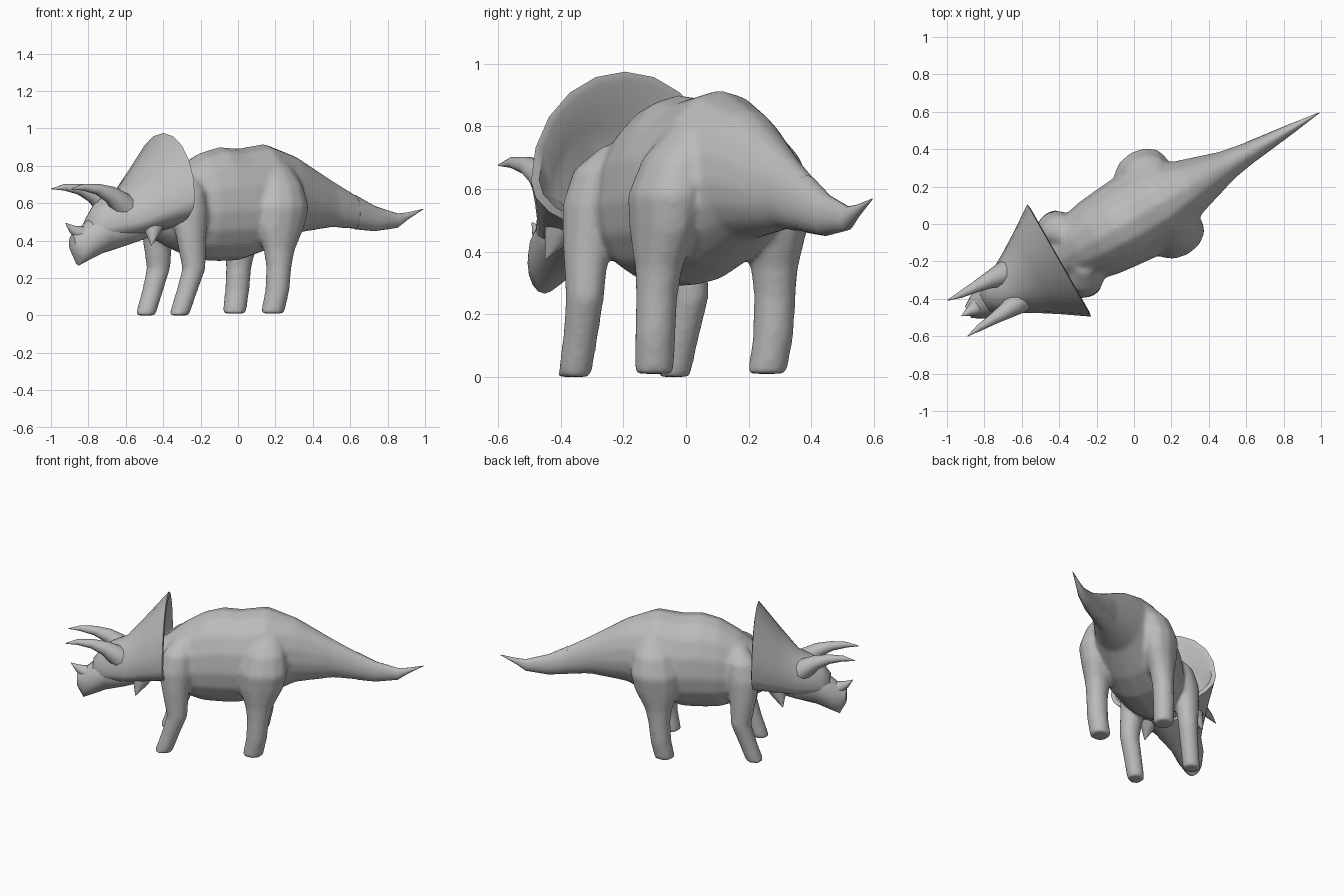
import bpy, bmesh, math
from mathutils import Matrix, Vector

cube = bpy.data.objects.get("Cube")
if cube:
    bpy.data.objects.remove(cube, do_unlink=True)

# One hide colour for the whole animal
hide = bpy.data.materials.new("grey hide")
hide.use_nodes = True
grey = (0.5, 0.5, 0.5, 1)
hide.diffuse_color = grey
hide.node_tree.nodes["Principled BSDF"].inputs["Base Color"].default_value = grey

# Local frame: x runs from nose to tail, y is sideways; the animal stands diagonally
STANCE = Matrix.Translation((0, 0.032, 0)) @ Matrix.Rotation(math.radians(29.6), 4, "Z")


def loft(name, rings):
    """Skin a list of equal-length rings of points and cap both ends."""
    bm = bmesh.new()
    loops = [[bm.verts.new(p) for p in ring] for ring in rings]
    n = len(loops[0])
    for a, b in zip(loops, loops[1:]):
        for i in range(n):
            j = (i + 1) % n
            bm.faces.new((a[i], a[j], b[j], b[i]))
    bm.faces.new(loops[0])
    bm.faces.new(loops[-1])
    bmesh.ops.recalc_face_normals(bm, faces=bm.faces)
    mesh = bpy.data.meshes.new(name)
    bm.to_mesh(mesh)
    bm.free()
    mesh.transform(STANCE)
    mesh.materials.append(hide)
    obj = bpy.data.objects.new(name, mesh)
    bpy.context.collection.objects.link(obj)
    bpy.ops.object.select_all(action="DESELECT")
    obj.select_set(True)
    bpy.context.view_layer.objects.active = obj
    bpy.ops.object.shade_smooth_by_angle(angle=math.radians(50))
    return obj


def angles(n):
    return [math.tau * i / n for i in range(n)]


def slice_ring(x, half, top, bottom, waist=0.45, n=16):
    """Upright cross-section, widest at the waist fraction of its height."""
    mid = bottom + waist * (top - bottom)
    ring = []
    for a in angles(n):
        rise = top - mid if math.sin(a) > 0 else mid - bottom
        ring.append((x, half * math.cos(a), mid + rise * math.sin(a)))
    return ring


def leg(name, side, rows):
    """Level rings given as x, y, z, radius along, radius across."""
    return loft(name, [[(x + rx * math.cos(a), side * (y + ry * math.sin(a)), z)
                        for a in angles(12)] for x, y, z, rx, ry in rows])


def horn(name, side, rows):
    """Tapering tube through points given as x, y, z, radius."""
    pts = [Vector((x, side * y, z)) for x, y, z, r in rows]
    rings = []
    for i, p in enumerate(pts):
        along = pts[min(i + 1, len(pts) - 1)] - pts[max(i - 1, 0)]
        turn = along.to_track_quat("Z", "Y")
        r = rows[i][3]
        rings.append([p + turn @ Vector((r * math.cos(a), r * math.sin(a), 0))
                      for a in angles(10)])
    loft(name, rings)


# Torso and tail: x, half width, top, bottom
torso = [(-0.56, 0.1, 0.65, 0.43), (-0.46, 0.135, 0.71, 0.38),
         (-0.35, 0.185, 0.8, 0.33), (-0.23, 0.217, 0.87, 0.293),
         (-0.115, 0.23, 0.902, 0.288), (0, 0.24, 0.893, 0.293),
         (0.16, 0.228, 0.918, 0.345), (0.345, 0.155, 0.853, 0.437),
         (0.575, 0.082, 0.722, 0.47)]
tail = [(0.72, 0.057, 0.645, 0.46), (0.84, 0.042, 0.585, 0.45),
        (0.98, 0.025, 0.545, 0.468), (1.04, 0.016, 0.55, 0.51),
        (1.14, 0.002, 0.57, 0.567)]
body = loft("body", [slice_ring(*row) for row in torso + tail[:2]])
loft("tail_tip", [slice_ring(*row) for row in tail])

# Head crest flaring into the neck frill, with a hollowed back
crest = [(-0.92, 0.06, 0.53, 0.41), (-0.87, 0.095, 0.6, 0.4),
         (-0.8, 0.13, 0.65, 0.4), (-0.71, 0.18, 0.685, 0.41),
         (-0.6, 0.25, 0.81, 0.43), (-0.46, 0.345, 0.975, 0.46),
         (-0.455, 0.318, 0.945, 0.48), (-0.53, 0.23, 0.82, 0.51)]
loft("head_and_frill", [slice_ring(*row, waist=0.32, n=20) for row in crest])

# Muzzle ending in a hooked beak
muzzle = [(-0.55, 0.13, 0.55, 0.42), (-0.72, 0.14, 0.56, 0.365),
          (-0.84, 0.105, 0.57, 0.33), (-0.93, 0.088, 0.5, 0.29),
          (-0.98, 0.062, 0.46, 0.266), (-1.02, 0.035, 0.43, 0.34)]
loft("muzzle", [slice_ring(*row, waist=0.5) for row in muzzle])

horn("nose_horn", 1, [(-0.9, 0, 0.42, 0.062), (-0.98, 0, 0.44, 0.04),
                      (-1.02, 0, 0.462, 0.022), (-1.06, 0, 0.493, 0.002)])

# Paired parts
legs = []
for label, side in (("left", -1), ("right", 1)):
    horn(label + "_brow_horn", side, [
        (-0.69, 0.075, 0.54, 0.075), (-0.77, 0.085, 0.6, 0.064),
        (-0.84, 0.094, 0.648, 0.045), (-0.92, 0.098, 0.675, 0.03),
        (-1.01, 0.102, 0.685, 0.018), (-1.085, 0.11, 0.676, 0.002)])
    horn(label + "_cheek_spike", side, [
        (-0.58, 0.12, 0.54, 0.085), (-0.615, 0.16, 0.45, 0.046),
        (-0.64, 0.19, 0.375, 0.002)])
    legs.append(leg(label + "_front_leg", side, [
        (-0.466, 0.182, 0, 0.056, 0.054), (-0.42, 0.186, 0.13, 0.058, 0.057),
        (-0.38, 0.192, 0.25, 0.065, 0.061), (-0.392, 0.182, 0.42, 0.085, 0.072),
        (-0.395, 0.168, 0.55, 0.105, 0.082), (-0.38, 0.145, 0.66, 0.09, 0.075),
        (-0.35, 0.09, 0.74, 0.05, 0.045)]))
    legs.append(leg(label + "_hind_leg", side, [
        (0.094, 0.207, 0.01, 0.064, 0.064), (0.118, 0.217, 0.13, 0.066, 0.066),
        (0.128, 0.217, 0.26, 0.07, 0.067), (0.133, 0.212, 0.35, 0.088, 0.074),
        (0.145, 0.205, 0.47, 0.138, 0.096), (0.157, 0.198, 0.58, 0.155, 0.115),
        (0.165, 0.16, 0.7, 0.13, 0.108), (0.17, 0.1, 0.81, 0.08, 0.065)]))

# Grow the legs into the body so shoulders and hips flow together
for limb in legs:
    limb.select_set(True)
body.select_set(True)
bpy.context.view_layer.objects.active = body
bpy.ops.object.join()
body.name = "body_and_legs"
skin = body.modifiers.new("skin", "REMESH")
skin.mode = "VOXEL"
skin.voxel_size = 0.012
skin.use_smooth_shade = True
soften = body.modifiers.new("soften", "SMOOTH")
soften.factor = 0.5
soften.iterations = 14
